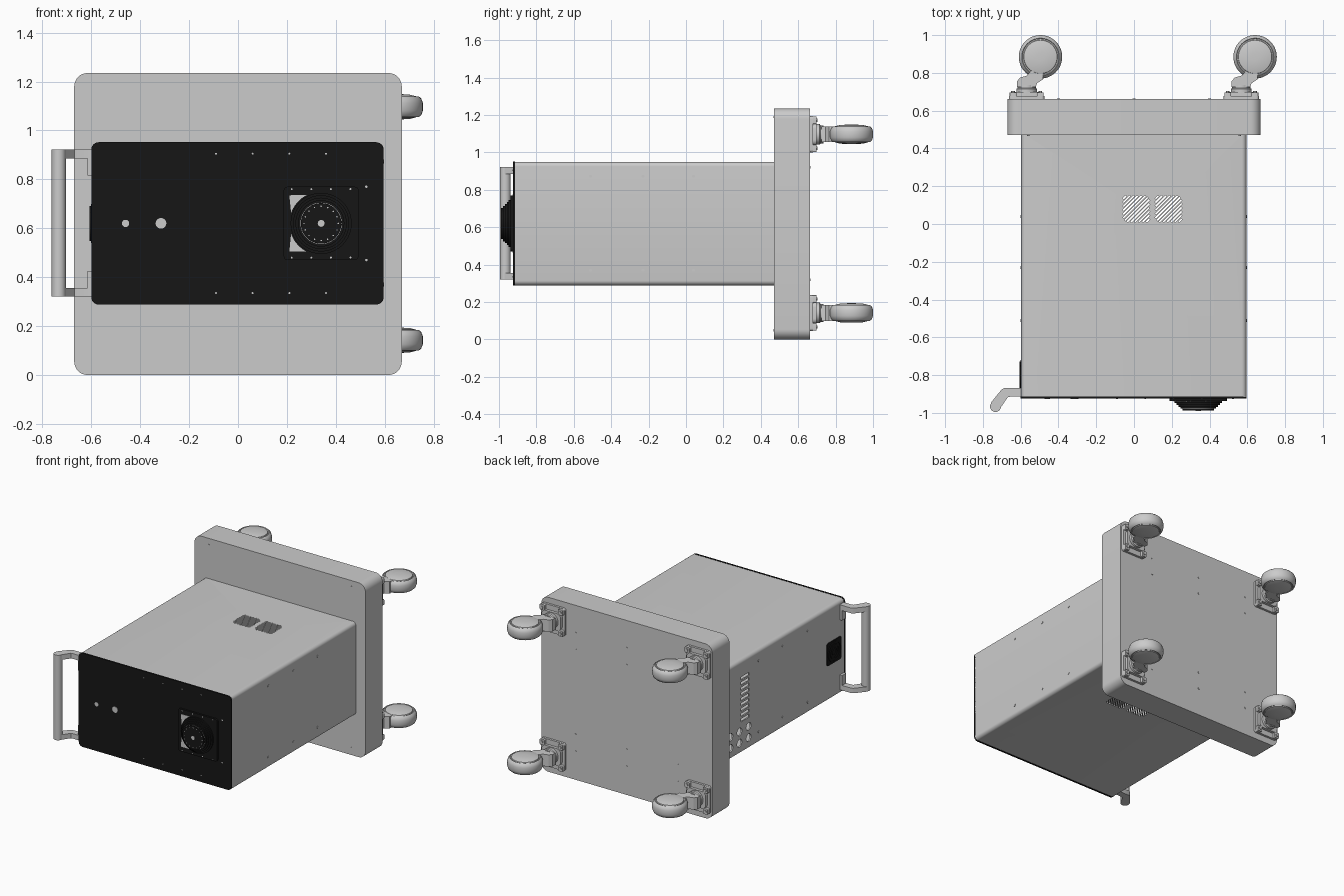
import bpy, bmesh, math

if "Cube" in bpy.data.objects:
    bpy.data.objects.remove(bpy.data.objects["Cube"])


def mat(name, c):
    m = bpy.data.materials.new(name)
    m.diffuse_color = (*c, 1)
    m.use_nodes = True
    m.node_tree.nodes["Principled BSDF"].inputs["Base Color"].default_value = m.diffuse_color
    return m


BLACK = mat("black", (0.008, 0.008, 0.008))
PALE = mat("pale", (0.9, 0.9, 0.9))


def circle(u, v, r, n=24):
    return [(u + r * math.cos(2 * math.pi * i / n), v + r * math.sin(2 * math.pi * i / n)) for i in range(n)]


def rrect(u0, u1, v0, v1, r, n=6):
    pts = []
    for k, (cu, cv) in enumerate([(u1 - r, v1 - r), (u0 + r, v1 - r), (u0 + r, v0 + r), (u1 - r, v0 + r)]):
        for i in range(n + 1):
            a = math.pi / 2 * (k + i / n)
            pts.append((cu + r * math.cos(a), cv + r * math.sin(a)))
    return pts


def rect(u0, u1, v0, v1):
    return [(u0, v0), (u1, v0), (u1, v1), (u0, v1)]


def place(u, v, t, axis):
    return {'x': (t, u, v), 'y': (u, t, v), 'z': (u, v, t)}[axis]


def prism(bm, pts, a, b, axis):
    """Extrude a 2D outline from a to b along an axis."""
    lo = [bm.verts.new(place(u, v, a, axis)) for u, v in pts]
    hi = [bm.verts.new(place(u, v, b, axis)) for u, v in pts]
    bm.faces.new(lo)
    bm.faces.new(hi[::-1])
    n = len(pts)
    for i in range(n):
        bm.faces.new((lo[i], hi[i], hi[(i + 1) % n], lo[(i + 1) % n]))


def lathe(bm, prof, u, v, axis, n=40):
    """Revolve (radius, position) pairs; both ends are capped."""
    rings = [[bm.verts.new(place(p, q, t, axis)) for p, q in circle(u, v, r, n)] for r, t in prof]
    bm.faces.new(rings[0])
    bm.faces.new(rings[-1][::-1])
    for A, B in zip(rings, rings[1:]):
        for i in range(n):
            bm.faces.new((A[i], B[i], B[(i + 1) % n], A[(i + 1) % n]))


def finish(name, bm, m=None):
    bmesh.ops.recalc_face_normals(bm, faces=bm.faces[:])
    me = bpy.data.meshes.new(name)
    bm.to_mesh(me)
    bm.free()
    o = bpy.data.objects.new(name, me)
    bpy.context.collection.objects.link(o)
    if m:
        me.materials.append(m)
    smooth(o)
    return o


def smooth(o):
    bpy.ops.object.select_all(action='DESELECT')
    o.select_set(True)
    bpy.context.view_layer.objects.active = o
    bpy.ops.object.shade_smooth_by_angle(angle=math.radians(30))


def solid(name, pts, a, b, axis, m=None):
    bm = bmesh.new()
    prism(bm, pts, a, b, axis)
    return finish(name, bm, m)


def cut(o, cutter):
    md = o.modifiers.new("cut", 'BOOLEAN')
    md.operation, md.solver, md.object = 'DIFFERENCE', 'EXACT', cutter
    bpy.context.view_layer.objects.active = o
    bpy.ops.object.modifier_apply(modifier=md.name)
    bpy.data.objects.remove(cutter, do_unlink=True)


# base slab
solid("base_slab", rrect(-0.67, 0.67, 0, 1.235, 0.055, 8), 0.47, 0.662, 'y')

# hollow cabinet body
body = solid("cabinet_body", rrect(-0.597, 0.595, 0.29, 0.95, 0.025), -0.915, 0.47, 'y')
cut(body, solid("cavity", rrect(-0.587, 0.585, 0.30, 0.94, 0.015), -1.0, 0.465, 'y'))

# vents, port slots and sockets cut through the walls
bm = bmesh.new()
S = math.sqrt(0.5)
for cx in (0.012, 0.183):
    for i in range(-6, 7):
        d = i * 0.0145
        L = min(0.072 * math.sqrt(2) - abs(d), 0.09) - 0.004
        w = 0.0042
        prism(bm, [(cx + S * (p - q), 0.08 + S * (p + q)) for p, q in rect(-L, L, d - w, d + w)], 0.2, 1.05, 'z')
for i in range(9):
    z = 0.525 + i * 0.037
    prism(bm, rect(0.145, 0.235, z - 0.011, z + 0.011), -0.65, -0.55, 'x')
for y in (0.152, 0.254, 0.355):
    for z in (0.37, 0.45):
        prism(bm, circle(y, z, 0.027, 20), -0.65, -0.55, 'x')
cut(body, finish("wall_cutter", bm))
smooth(body)

# side rivets
bm = bmesh.new()
for x in (-0.597, 0.595):
    for z in (0.37, 0.873):
        for y in (-0.51, -0.23, 0.04):
            prism(bm, circle(y, z, 0.008, 12), x - 0.003, x + 0.003, 'x')
finish("side_rivets", bm)

# black front panel
solid("front_panel", rrect(-0.6, 0.595, 0.288, 0.952, 0.03), -0.925, -0.913, 'y', BLACK)

# pale screws and buttons on the panel
bm = bmesh.new()
spots = [(x, z, 0.004) for x in (-0.09, 0.06, 0.21, 0.36) for z in (0.335, 0.905)]
spots += [(0.525, z, 0.005) for z in (0.47, 0.77)]
spots += [(-0.46, 0.62, 0.015), (-0.315, 0.62, 0.022)]
for x, z, r in spots:
    prism(bm, circle(x, z, r, 20), -0.9265, -0.92, 'y')
finish("panel_buttons", bm, PALE)

# stepped round guard on a square flange
FX, FZ = 0.34, 0.62
bm = bmesh.new()
prism(bm, rrect(FX - 0.153, FX + 0.153, FZ - 0.15, FZ + 0.15, 0.015), -0.938, -0.92, 'y')
lathe(bm, [(0.125, -0.93), (0.125, -0.948), (0.115, -0.948), (0.115, -0.958), (0.105, -0.958), (0.105, -0.968),
           (0.095, -0.968), (0.095, -0.978), (0.083, -0.978), (0.083, -0.988)], FX, FZ, 'y')
finish("front_guard", bm, BLACK)
bm = bmesh.new()
for s in (1, -1):
    arc = [(FX + 0.13 * math.cos(a), FZ + s * 0.13 * math.sin(a))
           for a in [math.radians(117 + 5.5 * i) for i in range(9)]]
    prism(bm, [(0.21, FZ + s * 0.115)] + arc, -0.9395, -0.93, 'y')
prism(bm, circle(FX, FZ, 0.014), -0.9895, -0.98, 'y')
for x in (0.22, 0.30, 0.38, 0.46):
    for z in (0.48, 0.76):
        prism(bm, circle(x, z, 0.004, 10), -0.9395, -0.93, 'y')
for i in range(16):
    a = math.pi / 8 * i
    prism(bm, circle(FX + 0.07 * math.cos(a), FZ + 0.07 * math.sin(a), 0.003, 8), -0.9885, -0.98, 'y')
lathe(bm, [(0.0845, -0.975), (0.0845, -0.9785)], FX, FZ, 'y')
finish("guard_accents", bm, PALE)

# fan guard on the left wall
bm = bmesh.new()
prism(bm, rrect(-0.88, -0.72, 0.54, 0.70, 0.015), -0.602, -0.59, 'x')
for r in (0.072, 0.05, 0.028):
    ring = [(r, -0.6), (r, -0.607), (r - 0.008, -0.607), (r - 0.008, -0.6)]
    lathe(bm, ring, -0.80, 0.62, 'x', 28)
finish("side_fan_guard", bm, BLACK)

# carrying handle
bm = bmesh.new()
arm = [(-0.595, -0.868), (-0.685, -0.868), (-0.70, -0.875), (-0.757, -0.945),
       (-0.715, -0.985), (-0.668, -0.917), (-0.655, -0.914), (-0.595, -0.914)]
for a, b, c in ((0.32, 0.355, 0.425), (0.922, 0.885, 0.815)):
    prism(bm, arm, a, b, 'z')
    prism(bm, rect(-0.615, -0.593, -0.914, -0.868), a, c, 'z')
finish("handle_arms", bm)
solid("handle_bar", circle(-0.733, -0.966, 0.029, 28), 0.32, 0.922, 'z')

# four casters
half = [(0.02, 0.052), (0.06, 0.05), (0.088, 0.043), (0.09, 0.038), (0.096, 0.038), (0.099, 0.042),
        (0.109, 0.033), (0.115, 0.016)]
for sx, cx in (("left", -0.568), ("right", 0.568)):
    for sz, cz in (("lower", 0.142), ("upper", 1.097)):
        tag = f"caster_{sz}_{sx}"
        bm = bmesh.new()
        prism(bm, rrect(cx - 0.093, cx + 0.093, cz - 0.097, cz + 0.097, 0.015), 0.66, 0.678, 'y')
        prism(bm, rrect(cx - 0.075, cx + 0.075, cz - 0.06, cz + 0.06, 0.03), 0.678, 0.698, 'y')
        for dx in (-0.072, 0.072):
            for dz in (-0.075, 0.075):
                prism(bm, rrect(cx + dx - 0.018, cx + dx + 0.018, cz + dz - 0.02, cz + dz + 0.02, 0.006),
                      0.67, 0.697, 'y')
                prism(bm, circle(cx + dx, cz + dz, 0.01, 6), 0.69, 0.703, 'y')
        lathe(bm, [(0.055, 0.69), (0.055, 0.715), (0.048, 0.72), (0.048, 0.735)], cx, cz, 'y', 28)
        finish(tag + "_mount", bm)
        fork = [(-0.052, 0.725), (0.048, 0.725), (0.054, 0.745), (0.085, 0.765), (0.085, 0.80), (0.03, 0.815),
                (0.0, 0.785), (-0.035, 0.775), (-0.052, 0.755)]
        solid(tag + "_fork", [(cx + u, v) for u, v in fork], cz - 0.042, cz + 0.042, 'z')
        bm = bmesh.new()
        prof = [(r, cz - z) for r, z in half] + [(r, cz + z) for r, z in half[::-1]]
        lathe(bm, prof, cx + 0.073, 0.885, 'z', 48)
        finish(tag + "_wheel", bm)

# base screws, front and back
bm = bmesh.new()
for x in (-0.56, 0.56):
    for z in (0.05, 1.19):
        prism(bm, circle(x, z, 0.006, 12), 0.467, 0.48, 'y')
for x in (-0.4, 0.0, 0.4):
    for z in (0.2, 0.32, 0.92, 1.04):
        prism(bm, circle(x, z, 0.007, 12), 0.65, 0.665, 'y')
finish("base_screws", bm)
